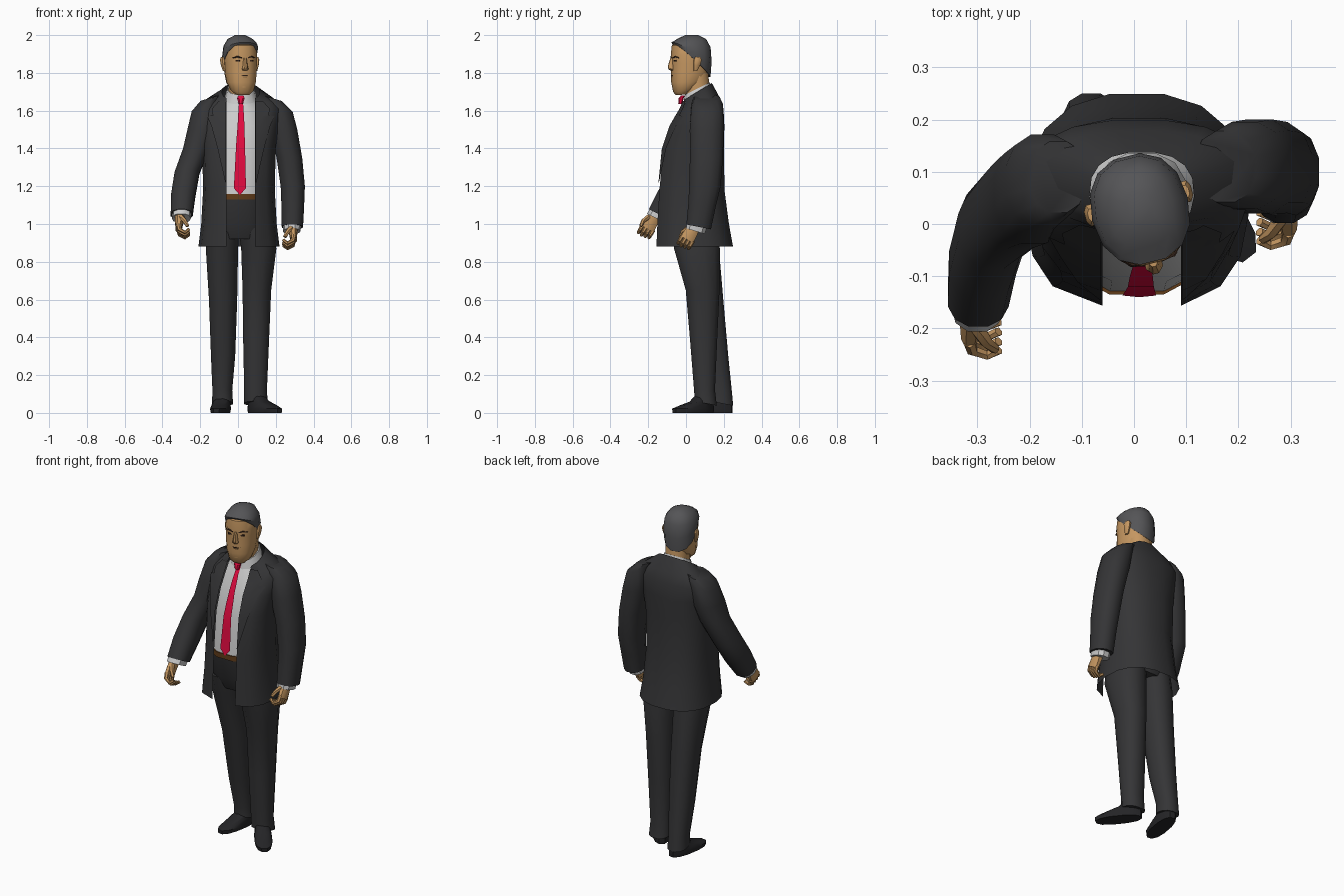
import bpy, bmesh
from math import sin, cos, pi, radians
from mathutils import Matrix, Vector
from mathutils.bvhtree import BVHTree

I = Matrix.Identity(4)


def material(name, *rgb):
    m = bpy.data.materials.new(name)
    m.diffuse_color = (*rgb, 1)
    return m


SUIT = material("suit_cloth", .035, .035, .037)
SHOE = material("shoe_leather", .018, .018, .02)
WHITE = material("white_cloth", .6, .6, .6)
RED = material("red_silk", .75, .003, .05)
SKIN = material("skin", .56, .31, .12)
HAIR = material("grey_hair", .09, .09, .095)
BROWN = material("brown_leather", .12, .045, .01)
DARK = material("dark_features", .04, .02, .012)


def mesh(name, verts, faces, mat, M=I):
    bm = bmesh.new()
    vs = [bm.verts.new(M @ Vector(v)) for v in verts]
    for f in faces:
        bm.faces.new([vs[i] for i in f])
    bmesh.ops.recalc_face_normals(bm, faces=bm.faces)
    me = bpy.data.meshes.new(name)
    bm.to_mesh(me)
    bm.free()
    me.materials.append(mat)
    ob = bpy.data.objects.new(name, me)
    bpy.context.collection.objects.link(ob)
    return ob


def sp(v, p):
    return (1 if v > 0 else -1) * abs(v) ** (2 / p)


def loft(name, rows, mat, n=12, p=2.3, M=I, gap=0, edges=None):
    """Rows of (z, cx, cy, rx, ry, y slope, x slope); open at the front if gap is given."""
    verts, faces = [], []
    for row in rows:
        z, cx, cy, rx, ry, sy, sx = (*row, 0, 0)[:7]
        for i in range(n):
            t = gap + (2 * pi - 2 * gap) * i / (n - 1) if gap else 2 * pi * (i + .5) / n
            x, y = cx + rx * sp(sin(t), p), cy - ry * sp(cos(t), p)
            if edges and i in (0, n - 1):
                x = edges[0 if i else 1]
            verts.append((x, y, z + sy * (y - cy) + sx * (x - cx)))
    for r in range(len(rows) - 1):
        for i in range(n - 1 if gap else n):
            a, b = r * n + i, r * n + (i + 1) % n
            faces.append((a, b, b + n, a + n))
    if not gap:
        faces += [tuple(range(n)), tuple(range(len(verts) - n, len(verts)))]
    return mesh(name, verts, faces, mat, M)


def tube(name, path, r0, r1, mat, M=I, n=6):
    verts, faces, k = [], [], len(path)
    P = [Vector(q) for q in path]
    for j, q in enumerate(P):
        d = (P[min(j + 1, k - 1)] - P[max(j - 1, 0)]).to_track_quat('Z', 'Y')
        r = r0 + (r1 - r0) * j / (k - 1)
        verts += [q + d @ Vector((r * cos(2 * pi * i / n), r * sin(2 * pi * i / n), 0)) for i in range(n)]
    for j in range(k - 1):
        for i in range(n):
            a, b = j * n + i, j * n + (i + 1) % n
            faces.append((a, b, b + n, a + n))
    faces += [tuple(range(n)), tuple(range((k - 1) * n, k * n))]
    return mesh(name, verts, faces, mat, M)


def drape(name, base, rows, off, mat, cols=3):
    """Lay a strip of (z, x0, x1) rows on the front of another part."""
    tree = BVHTree.FromPolygons([v.co for v in base.data.vertices],
                                [tuple(f.vertices) for f in base.data.polygons])
    verts = []
    for z, x0, x1 in rows:
        for c in range(cols + 1):
            x = x0 + (x1 - x0) * c / cols
            hit = tree.ray_cast(Vector((x, -1, z)), Vector((0, 1, 0)))[0]
            hit = hit or tree.find_nearest(Vector((x, -.1, z)))[0]
            verts.append((x, hit.y - off, z))
    w = cols + 1
    return mesh(name, verts, [(r * w + c, r * w + c + 1, r * w + w + c + 1, r * w + w + c)
                              for r in range(len(rows) - 1) for c in range(cols)], mat)


# Jacket body: open-fronted shell flaring at the hem
jacket = loft("jacket", [
    (.88, .005, .04, .215, .212), (1.0, .005, .032, .2, .198), (1.18, .005, .026, .19, .18),
    (1.4, .005, .036, .195, .167), (1.52, .01, .058, .205, .147), (1.61, .01, .083, .22, .117),
    (1.655, .013, .085, .19, .095, .15), (1.7, .015, .06, .1, .078, .6)],
    SUIT, n=16, p=2.4, gap=.42, edges=(-.06, .09))
for side, inner, s in (("right", -.063, -1), ("left", .093, 1)):
    drape(side + "_lapel", jacket, [(z, inner, inner + s * w) for z, w in (
        (1.22, .004), (1.4, .045), (1.52, .078), (1.57, .1), (1.575, .07), (1.61, .075), (1.65, .04))],
        .01, SUIT)

# Shirt, collar, tie, belt
shirt = loft("shirt", [
    (1.13, .005, .03, .165, .166), (1.38, .01, .04, .17, .154), (1.52, .012, .055, .17, .128),
    (1.61, .015, .065, .12, .095), (1.67, .015, .06, .08, .074, .4)], WHITE)
loft("collar", [(1.67, .015, .06, .086, .078, .5), (1.717, .015, .06, .072, .068, .5)], WHITE)
drape("tie", shirt, [(1.155, .008, .012), (1.19, -.022, .042), (1.3, -.016, .04), (1.379, -.012, .038),
                     (1.45, -.008, .036), (1.519, -.002, .034), (1.57, 0, .032), (1.609, .003, .029),
                     (1.645, .005, .027)], .011, RED, 2)
loft("tie_knot", [(1.635, .015, -.03, .012, .012), (1.665, .015, -.026, .021, .014),
                  (1.68, .015, -.016, .016, .012)], RED, n=8)
loft("belt", [(1.13, .005, .03, .168, .17), (1.16, .005, .03, .168, .17)], BROWN)

# Trousers
loft("trouser_seat", [(.92, .01, .045, .14, .115), (1.0, .005, .04, .17, .148),
                      (1.135, .005, .03, .165, .164)], SUIT)
loft("left_trouser_leg", [(.98, .09, .04, .09, .125), (.87, .11, .058, .096, .125),
     (.65, .1, .088, .078, .092), (.4, .096, .093, .071, .075), (.12, .093, .098, .062, .057),
     (.05, .095, .105, .064, .06, -.2)], SUIT, n=12)
loft("right_trouser_leg", [(.98, -.08, .04, .09, .125), (.87, -.085, .058, .088, .12),
     (.6, -.079, .11, .077, .09), (.3, -.079, .15, .066, .076), (.12, -.083, .182, .054, .062),
     (.05, -.082, .187, .057, .065, -.2)], SUIT, n=12)

# Shoes
for side, x, y, yaw in (("left", .097, .095, 38), ("right", -.08, .19, -10)):
    M = Matrix.Translation((x, y, 0)) @ Matrix.Rotation(radians(yaw), 4, 'Z')
    loft(side + "_shoe", [(0, 0, -.073, .046, .13), (.022, 0, -.073, .05, .132),
         (.05, 0, -.053, .045, .107, .12), (.075, 0, -.02, .041, .072, .3),
         (.1, 0, .005, .036, .045)], SHOE, n=12, p=2.4, M=M)

# Sleeves, sloping off the shoulders, and shirt cuffs
loft("right_sleeve", [
    (1.668, -.145, .09, .055, .07, 0, .3), (1.625, -.175, .084, .072, .09, 0, .4),
    (1.5, -.192, .06, .078, .1), (1.4, -.22, .042, .073, .092), (1.27, -.27, -.005, .068, .083, -.2),
    (1.15, -.29, -.075, .066, .073, -.4), (1.05, -.298, -.14, .06, .058, -.5)], SUIT, n=12)
loft("right_cuff", [(1.07, -.297, -.135, .05, .05, -.5), (1.03, -.3, -.158, .05, .05, -.5)], WHITE, n=10)
loft("left_sleeve", [
    (1.668, .175, .11, .06, .07, 0, -.3), (1.625, .212, .112, .08, .086, 0, -.4),
    (1.5, .24, .11, .076, .093), (1.35, .272, .108, .07, .09), (1.2, .29, .1, .066, .086),
    (1.1, .29, .085, .062, .075, -.1), (.985, .288, .067, .058, .067, -.2)], SUIT, n=12)
loft("left_cuff", [(1.0, .286, .06, .049, .055, -.2), (.962, .284, .05, .047, .052, -.3)], WHITE, n=10)

# Hands: palm, four curled fingers and a thumb, mirrored for the left
for side, loc, s in (("right", (-.307, -.17, 1.035), 1), ("left", (.288, .04, .978), -1)):
    M = (Matrix.Translation(loc) @ Matrix.Rotation(radians(-30), 4, 'X')
         @ Matrix.Diagonal((s * 1.2, 1.1, 1.08, 1)))
    loft(side + "_palm", [(.02, 0, 0, .022, .028), (-.02, -.003, 0, .02, .034),
                          (-.065, -.006, 0, .015, .037)], SKIN, n=8, M=M)
    for i in range(4):
        y = -.028 + .0187 * i
        k = 1 - .08 * abs(i - 1)
        tube(f"{side}_finger_{i + 1}", [(-.006, y, -.055), (-.002, y, -.055 - .032 * k),
             (.022, y, -.06 - .045 * k), (.04, y, -.06 - .025 * k)], .0105, .008, SKIN, M)
    tube(side + "_thumb", [(.005, -.022, -.01), (.02, -.036, -.04), (.034, -.034, -.07)],
         .013, .008, SKIN, M)

# Neck and head, the head turned a little to its left
loft("neck", [(1.62, .015, .07, .066, .065), (1.8, .015, .045, .066, .075)], SKIN)
H = Matrix.Translation((.013, .022, 0)) @ Matrix.Rotation(radians(14), 4, 'Z')
loft("face", [(1.685, 0, -.045, .036, .03, .1), (1.71, 0, -.03, .062, .06, .2), (1.75, 0, -.012, .077, .088),
     (1.8, 0, 0, .083, .1), (1.85, 0, .002, .085, .102), (1.895, 0, .002, .086, .104),
     (1.945, 0, .002, .08, .099), (1.98, 0, .01, .05, .06)], SKIN, n=14, M=H)
loft("hair", [(1.866, 0, .006, .089, .101, -.9), (1.91, 0, .007, .094, .106, -.5),
     (1.95, 0, .008, .086, .1, -.15), (1.98, 0, .008, .064, .076),
     (2.0, 0, .008, .026, .034)], HAIR, n=14, M=H)
loft("nose", [(1.88, 0, -.097, .008, .01), (1.835, 0, -.104, .013, .018),
              (1.82, 0, -.102, .018, .016), (1.812, 0, -.098, .012, .01)], SKIN, n=8, M=H)
loft("mouth", [(1.783, 0, -.09, .026, .009), (1.789, 0, -.091, .03, .0095)], DARK, n=8, M=H)
loft("lower_lip", [(1.77, 0, -.087, .018, .009), (1.782, 0, -.09, .024, .012)], SKIN, n=8, M=H)
loft("chin", [(1.7, 0, -.072, .02, .016), (1.725, 0, -.077, .027, .018),
              (1.75, 0, -.078, .018, .018)], SKIN, n=8, M=H)
for side, s in (("right", -1), ("left", 1)):
    loft(side + "_eye", [(1.859, s * .036, -.09, .014, .008), (1.867, s * .036, -.09, .014, .008)],
         DARK, n=6, M=H)
    tube(side + "_eyebrow", [(s * .016, -.097, 1.88), (s * .04, -.093, 1.886), (s * .06, -.075, 1.88)],
         .005, .004, DARK, H, 5)
    loft(side + "_ear", [(1.81, s * .085, .008, .008, .01), (1.84, s * .091, .014, .011, .018),
         (1.87, s * .094, .018, .012, .022), (1.885, s * .092, .018, .008, .013)], SKIN, n=8, M=H)

# Low-poly shading with soft shallow edges
for ob in bpy.context.collection.objects:
    ob.select_set(True)
    bpy.context.view_layer.objects.active = ob
bpy.ops.object.shade_smooth_by_angle(angle=radians(38))
